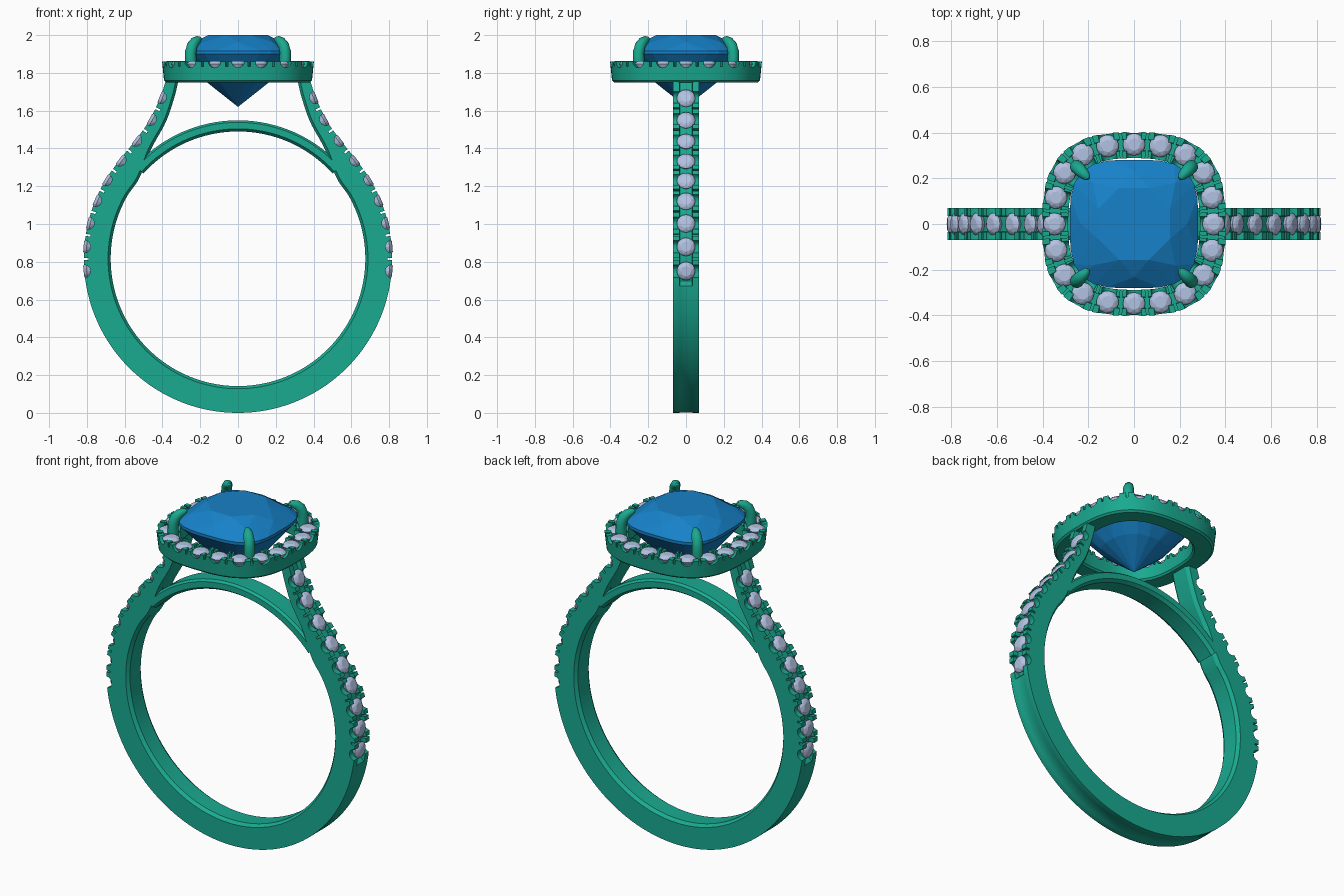
import bpy, bmesh
from math import sin, cos, pi, radians, hypot
from mathutils import Vector, Matrix

if "Cube" in bpy.data.objects:
    bpy.data.objects.remove(bpy.data.objects["Cube"])


def material(name, rgb):
    m = bpy.data.materials.new(name)
    m.diffuse_color = (*rgb, 1)
    m.use_nodes = True
    m.node_tree.nodes["Principled BSDF"].inputs["Base Color"].default_value = m.diffuse_color
    return m


METAL = material("metal", (0.01, 0.40, 0.28))
BLUE = material("blue_gem", (0.008, 0.22, 0.58))
PALE = material("pale_stone", (0.45, 0.54, 0.76))


def make_object(name, bm, mat):
    bmesh.ops.recalc_face_normals(bm, faces=bm.faces[:])
    me = bpy.data.meshes.new(name)
    bm.to_mesh(me)
    bm.free()
    me.materials.append(mat)
    ob = bpy.data.objects.new(name, me)
    bpy.context.collection.objects.link(ob)
    return ob


def smooth(ob):
    bpy.ops.object.select_all(action='DESELECT')
    ob.select_set(True)
    bpy.context.view_layer.objects.active = ob
    bpy.ops.object.shade_smooth_by_angle(angle=radians(30))


def loft(name, rings, closed=False):
    bm = bmesh.new()
    vs = [[bm.verts.new(p) for p in r] for r in rings]
    k = len(rings[0])
    pairs = list(zip(vs, vs[1:])) + ([(vs[-1], vs[0])] if closed else [])
    for a, b in pairs:
        for j in range(k):
            bm.faces.new((a[j], a[(j + 1) % k], b[(j + 1) % k], b[j]))
    if not closed:
        bm.faces.new(vs[0])
        bm.faces.new(vs[-1])
    return make_object(name, bm, METAL)


def hull(name, points, mat):
    bm = bmesh.new()
    for p in points:
        bm.verts.new(p)
    bmesh.ops.convex_hull(bm, input=bm.verts[:])
    bmesh.ops.dissolve_limit(bm, angle_limit=radians(1), verts=bm.verts[:], edges=bm.edges[:])
    return make_object(name, bm, mat)


def cushion(a, n, t, z=0.0):
    r = a / (abs(cos(t)) ** n + abs(sin(t)) ** n) ** (1 / n)
    return Vector((r * cos(t), r * sin(t), z))


def frame(pos, up, across):
    # local z = up, local x = across the band
    along = up.cross(across).normalized()
    m = Matrix((across, along, up)).transposed().to_4x4()
    m.translation = pos
    return m


def cut(ob, seats, splits):
    # round channel under each stone and thin split between its neighbours
    bm = bmesh.new()
    for m in seats:
        bmesh.ops.create_cone(bm, cap_ends=True, segments=16, radius1=0.033, radius2=0.033,
                              depth=0.2, matrix=m @ Matrix.Rotation(pi / 2, 4, 'Y'))
    for m in splits:
        bmesh.ops.create_cube(bm, size=1, matrix=m @ Matrix.Diagonal((0.2, 0.011, 0.05, 1)))
    cutter = make_object("seat_cutter", bm, METAL)
    cutter.hide_render = True
    mod = ob.modifiers.new("seats", 'BOOLEAN')
    mod.operation = 'DIFFERENCE'
    mod.solver = 'EXACT'
    mod.object = cutter
    dg = bpy.context.evaluated_depsgraph_get()
    me = bpy.data.meshes.new_from_object(ob.evaluated_get(dg))
    ob.modifiers.clear()
    ob.data = me
    bpy.data.objects.remove(cutter)
    smooth(ob)


# small round stone, shared by band and halo
def disc(r, z, n, off=0.0):
    return [(r * cos(2 * pi * (i + off) / n), r * sin(2 * pi * (i + off) / n), z) for i in range(n)]


stone = hull("stone", disc(0.027, 0.016, 8) + disc(0.041, 0.009, 8, 0.5) + disc(0.049, 0, 16)
             + disc(0.036, -0.026, 8) + [(0, 0, -0.05)], PALE)
stone_mesh = stone.data
bpy.data.objects.remove(stone)


def place_stones(name, seats, sink):
    for m in seats:
        ob = bpy.data.objects.new(name, stone_mesh)
        ob.matrix_world = m @ Matrix.Translation((0, 0, -sink))
        bpy.context.collection.objects.link(ob)


# band: outer and inner edge (ox, oz, ix, iz) from the shoulder down to the base
CZ, RO, RI, HW = 0.816, 0.816, 0.674, 0.07
ctrl = [Vector(p) for p in ((0.382, 1.76, 0.315, 1.76), (0.412, 1.67, 0.337, 1.67),
                            (0.468, 1.55, 0.382, 1.54), (0.546, 1.44, 0.458, 1.40))]
for i in range(15):
    a = radians(39 - 129 * i / 14)
    ctrl.append(Vector((RO * cos(a), CZ + RO * sin(a), RI * cos(a), CZ + RI * sin(a))))
last = ctrl[-2].copy()
last[0] *= -1
last[2] *= -1
pts = [2 * ctrl[0] - ctrl[1]] + ctrl + [last]
half = []
for p0, p1, p2, p3 in zip(pts, pts[1:], pts[2:], pts[3:]):
    for s in range(6):
        t = s / 6
        half.append(0.5 * (2 * p1 + (p2 - p0) * t + (2 * p0 - 5 * p1 + 4 * p2 - p3) * t * t
                           + (3 * p1 - p0 - 3 * p2 + p3) * t ** 3))
half.append(ctrl[-1])
path = half + [Vector((-p[0], p[1], -p[2], p[3])) for p in reversed(half[:-1])]
rings = []
for ox, oz, ix, iz in path:
    T = hypot(ix - ox, iz - oz)
    d = 0.03 if oz > 0.69 else 0.001
    sec = [(0, -HW), (0, -.035), (d, -.033), (d, .033), (0, .035), (0, HW),
           (T - .014, HW), (T, .05), (T, -.05), (T - .014, -HW)]
    rings.append([(ox + (ix - ox) * s / T, y, oz + (iz - oz) * s / T) for s, y in sec])
band = loft("band", rings)


def band_frames(heights):
    out = []
    for z in heights:
        for p, q in zip(half, half[1:]):
            if p[1] >= z > q[1]:
                f = (p[1] - z) / (p[1] - q[1])
                x = p[0] + (q[0] - p[0]) * f
                nx, nz = p[1] - q[1], q[0] - p[0]
                for sx in (1, -1):
                    up = Vector((sx * nx, 0, nz)).normalized()
                    out.append(frame(Vector((sx * x, 0, z)), up, Vector((0, 1, 0))))
                break
    return out


heights = [1.67, 1.555, 1.445, 1.34, 1.235, 1.125, 1.005, 0.88, 0.75]
mids = [(a + b) / 2 for a, b in zip(heights, heights[1:])]
band_seats = band_frames(heights)
cut(band, band_seats, band_frames(mids))
place_stones("band_stone", band_seats, 0.012)

# bridge closing the finger hole under the gem
rings = []
for i in range(33):
    a = radians(42 + 96 * i / 32)
    sec = [(.733, -.055), (.733, .055), (.722, HW), (.688, HW), (RI, .05), (RI, -.05), (.688, -HW), (.722, -HW)]
    rings.append([(r * cos(a), y, CZ + r * sin(a)) for r, y in sec])
smooth(loft("bridge", rings))

# halo: cushion-shaped ring with a grooved top
sec = [(1, 1.86), (.72, 1.86), (.7, 1.832), (.3, 1.832), (.28, 1.86), (0, 1.86),
       (0, 1.76), (.08, 1.75), (.82, 1.75), (.91, 1.76)]
N = 120
rings = []
for i in range(N):
    t = 2 * pi * (i + 0.5) / N
    o, n = cushion(0.402, 2.75, t), cushion(0.288, 2.75, t)
    rings.append([n.lerp(o, s) + Vector((0, 0, z)) for s, z in sec])
halo = loft("halo", rings, True)

# halo seats, evenly spaced along the cushion line
D = 2000
line = [cushion(0.348, 2.7, 2 * pi * i / D, 1.86) for i in range(D + 1)]
arc = [0]
for a, b in zip(line, line[1:]):
    arc.append(arc[-1] + (b - a).length)
halo_frames = []
for k in range(40):
    i = min(range(D), key=lambda j: abs(arc[j] - arc[-1] * k / 40))
    tan = (line[(i + 1) % D] - line[(i - 1) % D]).normalized()
    halo_frames.append(frame(line[i], Vector((0, 0, 1)), Vector((tan.y, -tan.x, 0))))
cut(halo, halo_frames[0::2], halo_frames[1::2])
place_stones("halo_stone", halo_frames[0::2], 0.012)


# centre gem
def gem_ring(a, z, n, off=0.0, p=3.4):
    return [cushion(a, p, 2 * pi * (i + off) / n, z) for i in range(n)]


hull("centre_gem", gem_ring(0.165, 2.0, 8, 0.5, 2.4) + gem_ring(0.232, 1.963, 8, 0, 2.8)
     + gem_ring(0.281, 1.917, 32) + gem_ring(0.281, 1.9, 32)
     + gem_ring(0.172, 1.755, 16, 0.5, 2.4) + [(0, 0, 1.62)], BLUE)

# four claws bending over the gem corners
claw = [(.350, 1.76, .03), (.354, 1.86, .03), (.354, 1.91, .03), (.342, 1.945, .029), (.320, 1.966, .026),
        (.298, 1.976, .02), (.283, 1.979, .012), (.277, 1.979, .003)]
for k in range(4):
    a = pi / 4 + k * pi / 2
    out, side, up = Vector((cos(a), sin(a), 0)), Vector((-sin(a), cos(a), 0)), Vector((0, 0, 1))
    rings = []
    for i, (r, z, w) in enumerate(claw):
        p, q = claw[max(i - 1, 0)], claw[min(i + 1, len(claw) - 1)]
        tan = (out * (q[0] - p[0]) + up * (q[1] - p[1])).normalized()
        nor = tan.cross(side)
        rings.append([out * r + up * z + w * (side * cos(b) + nor * sin(b))
                      for b in (2 * pi * j / 14 for j in range(14))])
    smooth(loft("claw", rings))
